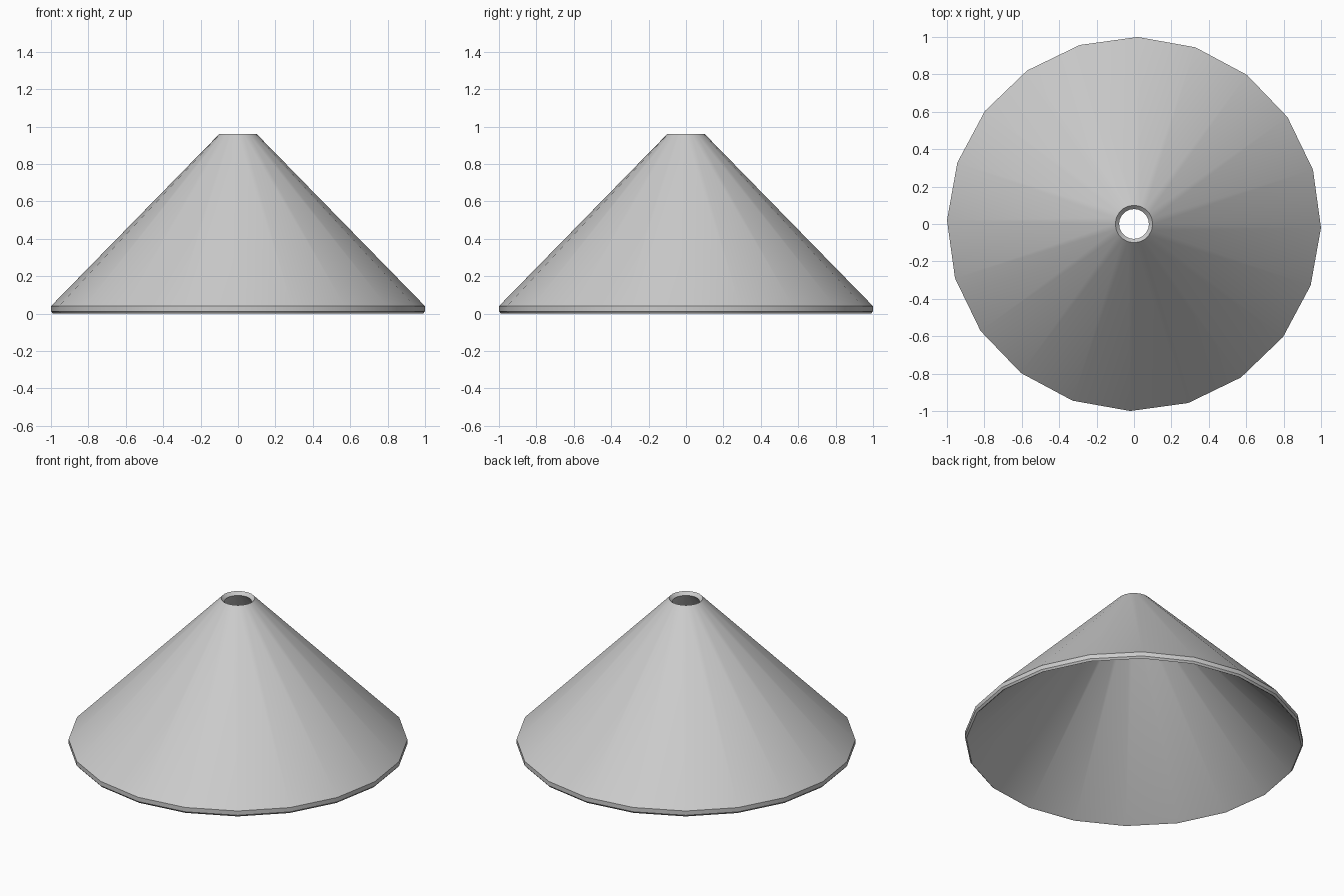
import bpy, math

if "Cube" in bpy.data.objects:
    bpy.data.objects.remove(bpy.data.objects["Cube"])

SIDES = 20
TURN = math.radians(-1.15)

# Closed wall section (radius, height): outer slope, rim band, bottom lip, inner slope
PROFILE = [(0.10, 0.96), (1.0, 0.04), (1.0, 0.012), (0.99, 0.0),
           (0.98, 0.006), (0.08, 0.94)]


def lathe(name, profile, sides, turn):
    n = len(profile)
    verts, faces = [], []
    for i in range(sides):
        a = turn + 2 * math.pi * i / sides
        verts += [(r * math.cos(a), r * math.sin(a), z) for r, z in profile]
    for i in range(sides):
        j = (i + 1) % sides
        for k in range(n):
            m = (k + 1) % n
            faces.append((i * n + k, i * n + m, j * n + m, j * n + k))
    mesh = bpy.data.meshes.new(name)
    mesh.from_pydata(verts, [], faces)
    obj = bpy.data.objects.new(name, mesh)
    bpy.context.collection.objects.link(obj)
    return obj


# Hollow conical shade, open at the top and bottom
shade = lathe("cone_shade", PROFILE, SIDES, TURN)
bpy.context.view_layer.objects.active = shade
shade.select_set(True)
bpy.ops.object.shade_smooth_by_angle(angle=math.radians(30))
